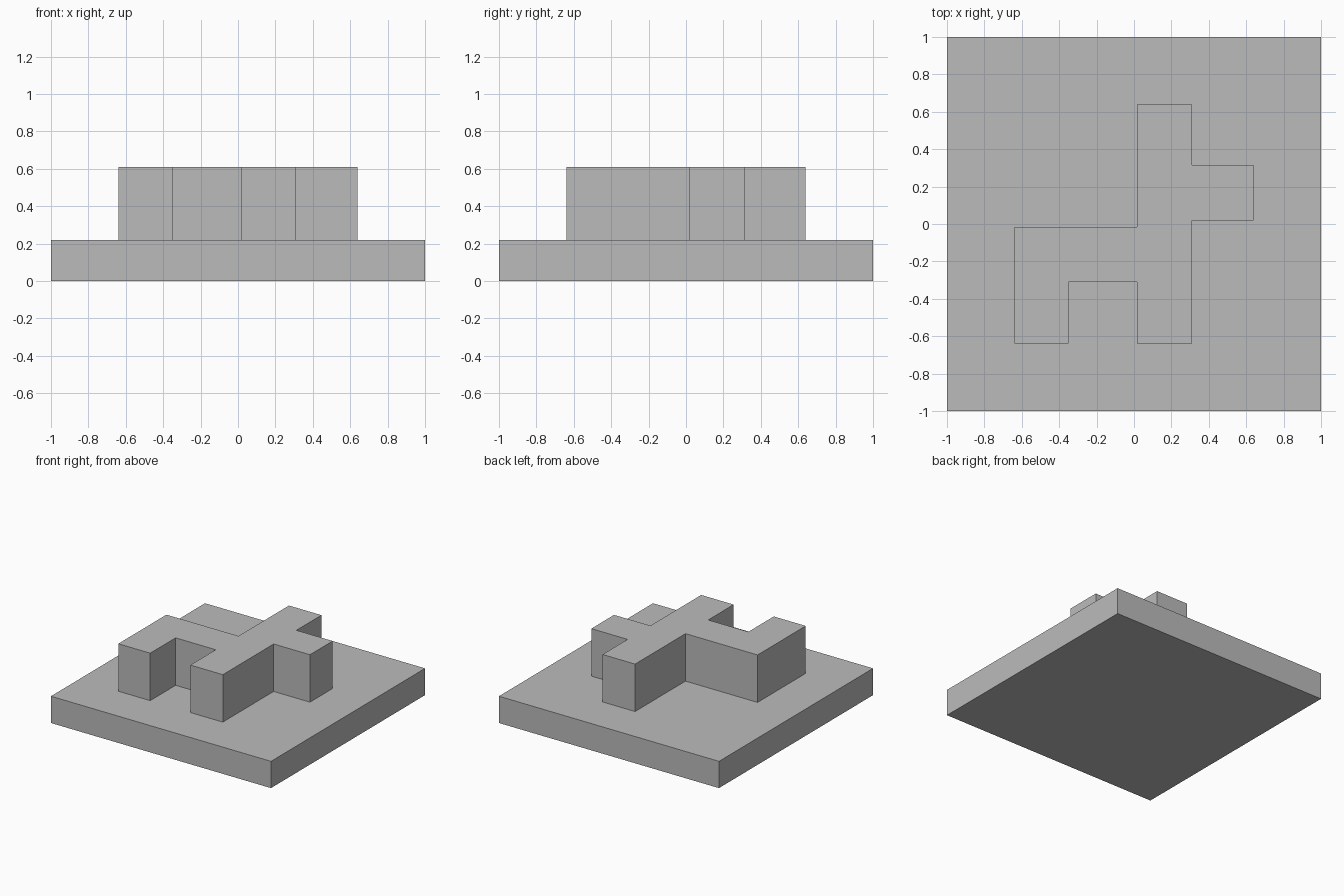
import bpy
import bmesh

cube = bpy.data.objects.get("Cube")
if cube:
    bpy.data.objects.remove(cube, do_unlink=True)

# One plain grey for the whole model
grey = bpy.data.materials.new("plain_grey")
grey.use_nodes = True
colour = (0.5, 0.5, 0.5, 1.0)
grey.diffuse_color = colour
grey.node_tree.nodes["Principled BSDF"].inputs["Base Color"].default_value = colour


def extrude_outline(name, outline, bottom, top):
    """Make a flat-shaded solid from a plan outline."""
    bm = bmesh.new()
    face = bm.faces.new([bm.verts.new((x, y, bottom)) for x, y in outline])
    result = bmesh.ops.extrude_face_region(bm, geom=[face], use_keep_orig=True)
    verts = [v for v in result["geom"] if isinstance(v, bmesh.types.BMVert)]
    bmesh.ops.translate(bm, verts=verts, vec=(0, 0, top - bottom))
    bmesh.ops.recalc_face_normals(bm, faces=bm.faces)
    mesh = bpy.data.meshes.new(name)
    bm.to_mesh(mesh)
    bm.free()
    mesh.materials.append(grey)
    obj = bpy.data.objects.new(name, mesh)
    bpy.context.collection.objects.link(obj)
    return obj


BASE_TOP = 0.22
BLOCK_TOP = 0.61

# Square base slab
extrude_outline("base_slab", [(-1, -1), (1, -1), (1, 1), (-1, 1)], 0, BASE_TOP)

# Raised branching block
branch_plan = [
    (0.015, 0.64), (0.015, -0.015), (-0.64, -0.015), (-0.64, -0.64),
    (-0.35, -0.64), (-0.35, -0.31), (0.015, -0.31), (0.015, -0.64),
    (0.31, -0.64), (0.31, 0.02), (0.64, 0.02), (0.64, 0.315),
    (0.31, 0.315), (0.31, 0.64),
]
extrude_outline("raised_block", branch_plan, BASE_TOP, BLOCK_TOP)
